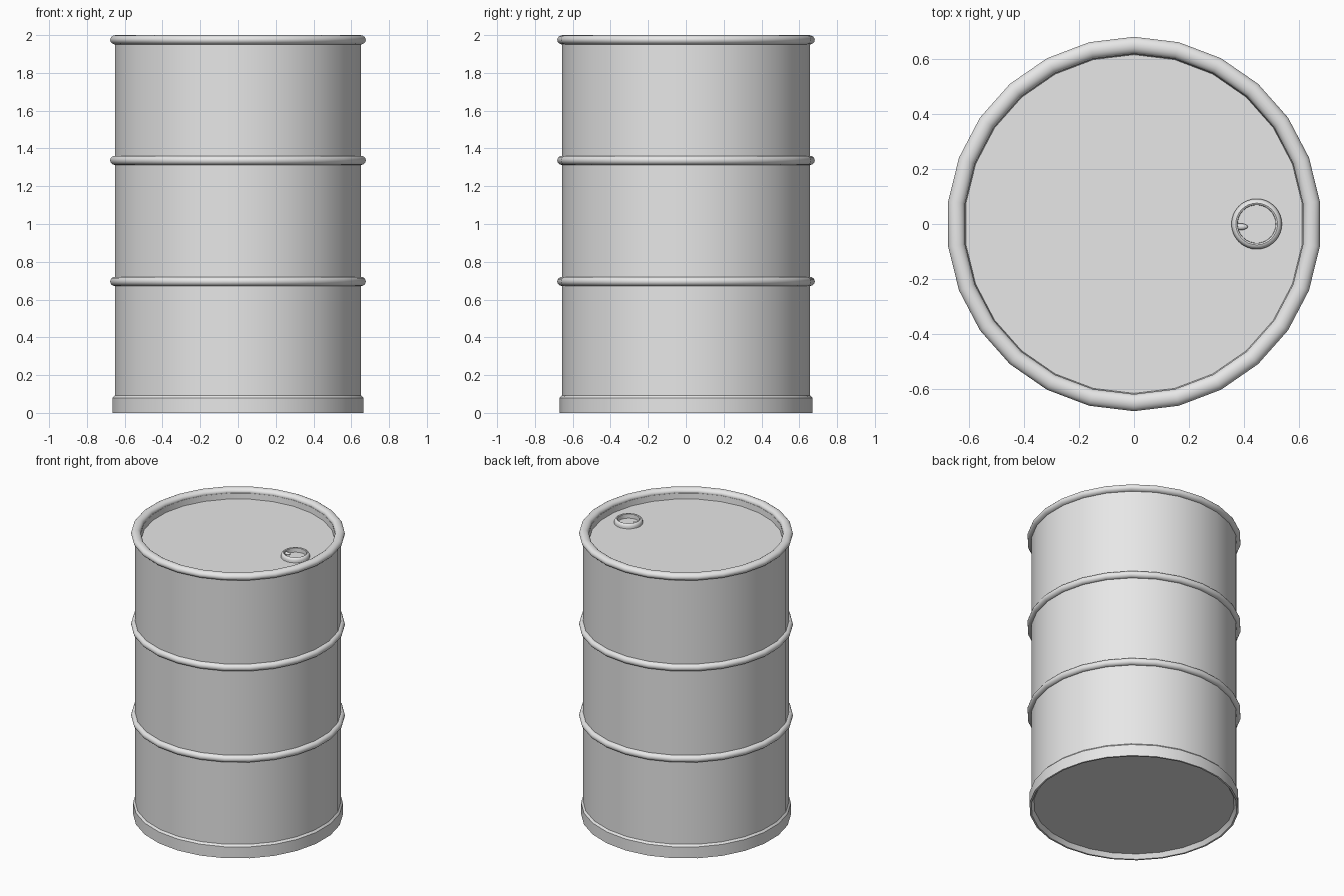
import bpy, bmesh, math

if "Cube" in bpy.data.objects:
    bpy.data.objects.remove(bpy.data.objects["Cube"], do_unlink=True)

SIDES = 26      # a corner falls on the y axis, a flat on the x axis
LID_Z = 1.93

grey = bpy.data.materials.new("plain_grey")
grey.use_nodes = True
grey.diffuse_color = (0.8, 0.8, 0.8, 1)
grey.node_tree.nodes["Principled BSDF"].inputs["Base Color"].default_value = (0.8, 0.8, 0.8, 1)


def finish(name, bm, location=(0, 0, 0)):
    bmesh.ops.recalc_face_normals(bm, faces=bm.faces)
    mesh = bpy.data.meshes.new(name)
    bm.to_mesh(mesh)
    bm.free()
    mesh.materials.append(grey)
    ob = bpy.data.objects.new(name, mesh)
    ob.location = location
    bpy.context.collection.objects.link(ob)
    bpy.ops.object.select_all(action='DESELECT')
    ob.select_set(True)
    bpy.context.view_layer.objects.active = ob
    bpy.ops.object.shade_smooth_by_angle(angle=math.radians(35))
    return ob


def lathe(name, profile, sides=SIDES, loop=False, location=(0, 0, 0)):
    """Turn (radius, z) points about z; an open profile is capped at both ends."""
    bm = bmesh.new()
    rings = []
    for r, z in profile:
        ring = []
        for i in range(sides):
            a = math.pi / 2 + math.tau * i / sides
            ring.append(bm.verts.new((r * math.cos(a), r * math.sin(a), z)))
        rings.append(ring)
    pairs = list(zip(rings, rings[1:]))
    if loop:
        pairs.append((rings[-1], rings[0]))
    else:
        bm.faces.new(rings[0])
        bm.faces.new(rings[-1])
    for low, high in pairs:
        for i in range(sides):
            j = (i + 1) % sides
            bm.faces.new((low[i], low[j], high[j], high[i]))
    return finish(name, bm, location)


def oval(radius, z, half_width, half_height, steps=16):
    return [(radius + half_width * math.cos(math.tau * k / steps),
             z + half_height * math.sin(math.tau * k / steps)) for k in range(steps)]


# Drum: recessed floor, base band, straight wall and sunken lid
lathe("drum_body", [(0.64, 0.03), (0.657, 0), (0.669, 0), (0.669, 0.08), (0.657, 0.093),
                    (0.657, 1.97), (0.62, 1.97), (0.617, LID_Z)])

# Rolled hoops and the top rim
for name, z in (("lower_hoop", 0.696), ("upper_hoop", 1.337)):
    lathe(name, oval(0.657, z, 0.025, 0.024), loop=True)
lathe("top_rim", oval(0.651, 1.975, 0.031, 0.025), loop=True)

# Filler cap: rounded collar around a shallow well
CAP_X = 0.447
lathe("cap_collar", [(0.092, -0.002), (0.092, 0.012), (0.089, 0.022), (0.083, 0.029), (0.076, 0.031),
                     (0.07, 0.028), (0.069, -0.002)],
      sides=32, loop=True, location=(CAP_X, 0, LID_Z))

# Small rounded catch inside the collar
bm = bmesh.new()
bmesh.ops.create_uvsphere(bm, u_segments=16, v_segments=8, radius=1)
bmesh.ops.scale(bm, vec=(0.028, 0.012, 0.01), verts=bm.verts)
finish("cap_catch", bm, (CAP_X - 0.06, -0.01, LID_Z + 0.012))
